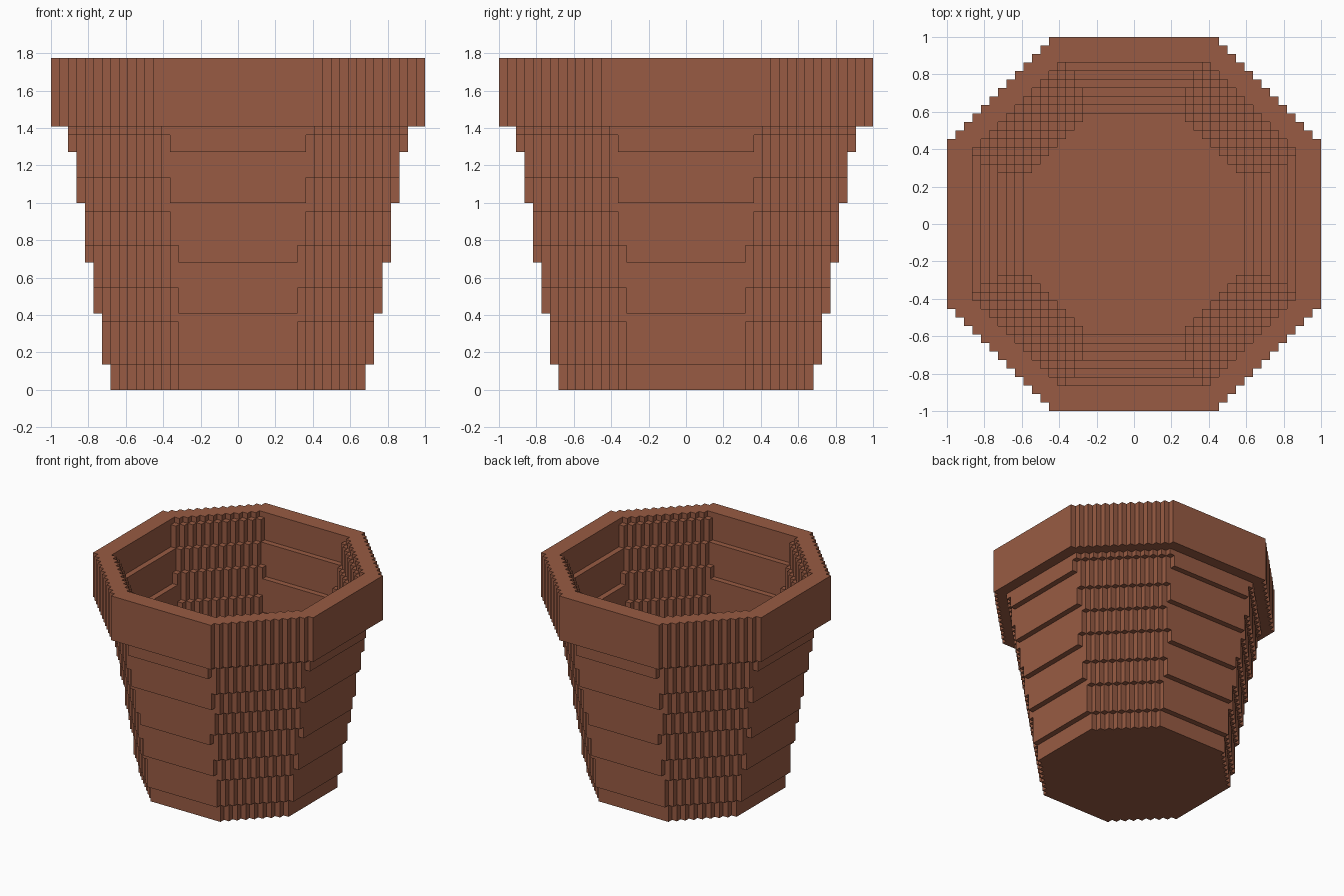
import bpy
import bmesh

cube = bpy.data.objects.get("Cube")
if cube:
    bpy.data.objects.remove(cube, do_unlink=True)

U = 2 / 44                       # size of one block
HEIGHT, RIM_Z, FLOOR_Z = 39, 31, 2
FLAT_STEPS = [3, 9, 15, 22, 28, 34]               # heights where flat sides widen
CORNER_STEPS = [3, 8, 12, 17, 21, 25, 30, 34, 38]  # heights where corners widen
RIM = (22, 32)

clay = bpy.data.materials.new("terracotta")
clay.use_nodes = True
color = (0.314, 0.105, 0.056, 1)
clay.diffuse_color = color
clay.node_tree.nodes["Principled BSDF"].inputs["Base Color"].default_value = color


def section(z, inset=(0, 0)):
    """Half width and corner sum of the stepped octagon at height z."""
    return (15 + sum(s <= z for s in FLAT_STEPS) - inset[0],
            22 + sum(s <= z for s in CORNER_STEPS) - inset[1])


def outline(w, s):
    """Counter-clockwise stepped octagon, one quarter turned four times."""
    a = s - w
    quarter = [(w, a)]
    for k in range(w - a):
        quarter += [(w - k - 1, a + k), (w - k - 1, a + k + 1)]
    loop = []
    for _ in range(4):
        loop += quarter
        quarter = [(-y, x) for x, y in quarter]
    return loop


def extent(sec, row):
    return min(sec[0], sec[1] - 1 - row) if sec and row < sec[0] else 0


def add_face(bm, pts, flip):
    if flip:
        pts = pts[::-1]
    bm.faces.new([bm.verts.new([c * U for c in p]) for p in pts])


def wall(bm, sec, z0, z1, inward=False):
    loop = outline(*sec)
    for (x0, y0), (x1, y1) in zip(loop, loop[1:] + loop[:1]):
        if (x0, y0) != (x1, y1):
            add_face(bm, [(x0, y0, z0), (x1, y1, z0), (x1, y1, z1), (x0, y0, z1)], inward)


def ledge(bm, inner, outer, z, down=False):
    """Flat surface between two sections, or a full plate if inner is None."""
    def strip(x0, x1, y0, y1):
        add_face(bm, [(x0, y0, z), (x1, y0, z), (x1, y1, z), (x0, y1, z)], down)

    start = 0
    for row in range(outer[0]):
        spans = (extent(inner, row), extent(outer, row))
        if row + 1 < outer[0] and spans == (extent(inner, row + 1), extent(outer, row + 1)):
            continue
        lo, hi = spans
        for y0, y1 in ((start, row + 1), (-row - 1, -start)):
            if lo == 0:
                strip(-hi, hi, y0, y1)
            elif hi > lo:
                strip(lo, hi, y0, y1)
                strip(-hi, -lo, y0, y1)
        start = row + 1


def tiers(bm, bottom, top, inset, inward):
    """Stack of flaring stepped walls with a ledge at each change of width."""
    steps = sorted(set(FLAT_STEPS + CORNER_STEPS))
    levels = [bottom] + [z for z in steps if bottom < z < top] + [top]
    previous = None
    for z0, z1 in zip(levels, levels[1:]):
        sec = section(z0, inset)
        ledge(bm, previous, sec, z0, down=not inward)
        wall(bm, sec, z0, z1, inward)
        previous = sec
    return previous


def finish(bm, name):
    bmesh.ops.remove_doubles(bm, verts=bm.verts[:], dist=0.0001)
    mesh = bpy.data.meshes.new(name)
    bm.to_mesh(mesh)
    bm.free()
    mesh.materials.append(clay)
    bpy.context.scene.collection.objects.link(bpy.data.objects.new(name, mesh))


# Outer body with closed base
bm = bmesh.new()
body_top = tiers(bm, 0, RIM_Z, (0, 0), False)
finish(bm, "pot_body")

# Hollow inside with floor
bm = bmesh.new()
mouth = tiers(bm, FLOOR_Z, HEIGHT, (2, 3), True)
finish(bm, "pot_inside")

# Overhanging rim band
bm = bmesh.new()
ledge(bm, body_top, RIM, RIM_Z, down=True)
wall(bm, RIM, RIM_Z, HEIGHT)
ledge(bm, mouth, RIM, HEIGHT)
finish(bm, "pot_rim")
